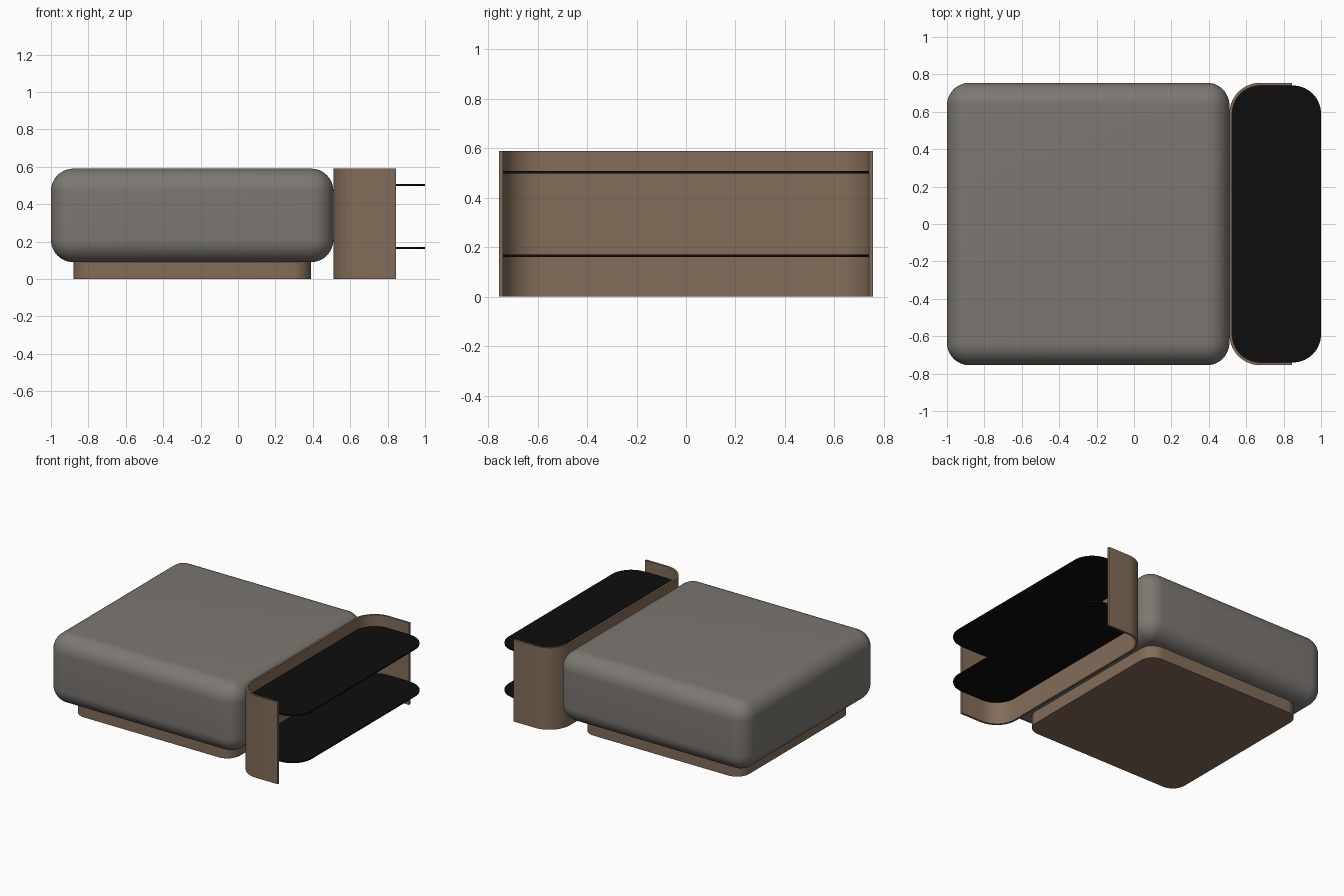
import bpy, bmesh, math

if "Cube" in bpy.data.objects:
    bpy.data.objects.remove(bpy.data.objects["Cube"])


def material(name, color):
    m = bpy.data.materials.new(name)
    m.diffuse_color = (*color, 1)
    m.use_nodes = True
    m.node_tree.nodes["Principled BSDF"].inputs["Base Color"].default_value = m.diffuse_color
    return m


FABRIC = material("grey fabric", (0.20, 0.187, 0.168))
WOOD = material("brown wood", (0.225, 0.153, 0.098))
BLACK = material("black metal", (0.004, 0.004, 0.004))


def arc(cx, cy, r, a0, a1, n=14):
    """Points along a circular arc, angles in degrees."""
    return [(cx + r * math.cos(math.radians(a0 + (a1 - a0) * i / n)),
             cy + r * math.sin(math.radians(a0 + (a1 - a0) * i / n))) for i in range(n + 1)]


def rounded_rect(x0, x1, y, r):
    return (arc(x1 - r, y - r, r, 0, 90) + arc(x0 + r, y - r, r, 90, 180) +
            arc(x0 + r, r - y, r, 180, 270) + arc(x1 - r, r - y, r, 270, 360))


def finish(name, bm, mat, angle=35):
    bmesh.ops.recalc_face_normals(bm, faces=bm.faces)
    me = bpy.data.meshes.new(name)
    bm.to_mesh(me)
    bm.free()
    me.materials.append(mat)
    ob = bpy.data.objects.new(name, me)
    bpy.context.collection.objects.link(ob)
    bpy.ops.object.select_all(action='DESELECT')
    bpy.context.view_layer.objects.active = ob
    ob.select_set(True)
    bpy.ops.object.shade_smooth_by_angle(angle=math.radians(angle))
    return ob


def slab(name, outline, z0, z1, mat):
    """Extrude a flat outline from z0 to z1."""
    bm = bmesh.new()
    face = bm.faces.new([bm.verts.new((x, y, z0)) for x, y in outline])
    new = bmesh.ops.extrude_face_region(bm, geom=[face])["geom"]
    bmesh.ops.translate(bm, vec=(0, 0, z1 - z0),
                        verts=[v for v in new if isinstance(v, bmesh.types.BMVert)])
    return finish(name, bm, mat)


# Seat cushion: a box with all edges rounded
bm = bmesh.new()
bmesh.ops.create_cube(bm, size=1)
bmesh.ops.scale(bm, vec=(1.51, 1.51, 0.50), verts=bm.verts)
bmesh.ops.translate(bm, vec=(-0.245, 0, 0.34), verts=bm.verts)
bmesh.ops.bevel(bm, geom=bm.edges[:], offset=0.12, segments=12, profile=0.5, affect='EDGES')
finish("seat_cushion", bm, FABRIC)

# Recessed plinth under the cushion
slab("plinth", rounded_rect(-0.88, 0.39, 0.635, 0.10), 0, 0.10, WOOD)

# U-shaped side panel, open to the right
X0, X1, Y, R, T = 0.51, 0.845, 0.755, 0.165, 0.015
outer = [(X1, Y)] + arc(X0 + R, Y - R, R, 90, 180) + arc(X0 + R, R - Y, R, 180, 270) + [(X1, -Y)]
inner = ([(X1, Y - T)] + arc(X0 + R, Y - R, R - T, 90, 180) +
         arc(X0 + R, R - Y, R - T, 180, 270) + [(X1, T - Y)])
slab("side_panel", outer + inner[::-1], 0, 0.59, WOOD)

# Two thin shelves held in the panel
for name, z in (("lower_shelf", 0.165), ("upper_shelf", 0.503)):
    slab(name, rounded_rect(X0 + T, 1.0, Y - T, R - T), z - 0.005, z + 0.005, BLACK)
